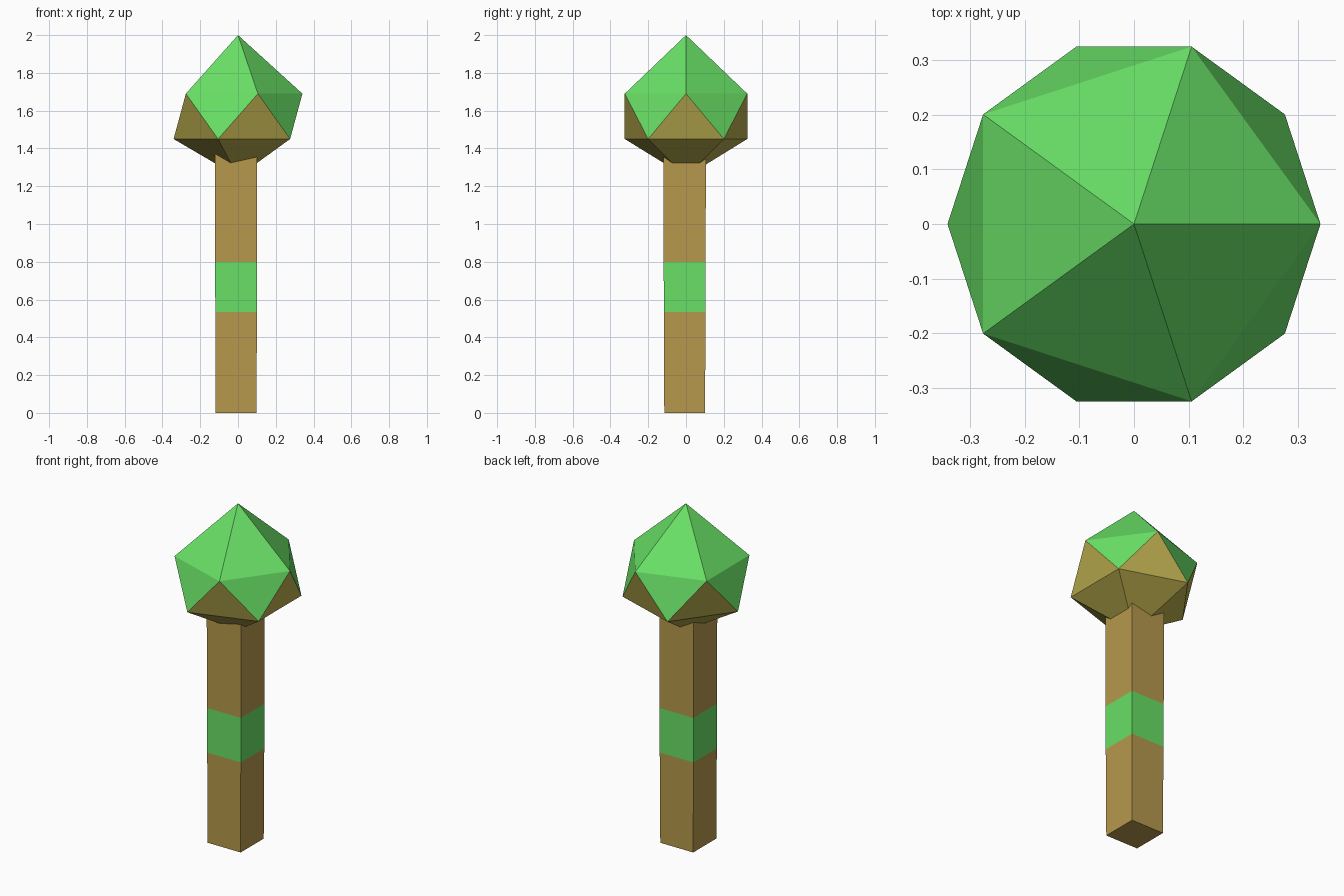
import bpy
import bmesh
from math import cos, sin, pi

cube = bpy.data.objects.get("Cube")
if cube:
    bpy.data.objects.remove(cube, do_unlink=True)


def linear(c):
    c /= 255
    return c / 12.92 if c <= 0.04045 else ((c + 0.055) / 1.055) ** 2.4


def make_material(name, *rgb):
    mat = bpy.data.materials.new(name)
    mat.use_nodes = True
    color = (*map(linear, rgb), 1)
    mat.diffuse_color = color
    mat.node_tree.nodes["Principled BSDF"].inputs["Base Color"].default_value = color
    return mat


green = make_material("bright green", 105, 224, 102)
olive = make_material("olive brown", 186, 172, 78)
brown = make_material("wood brown", 182, 153, 76)


def finish(bm, name, materials):
    bmesh.ops.recalc_face_normals(bm, faces=bm.faces)
    mesh = bpy.data.meshes.new(name)
    bm.to_mesh(mesh)
    bm.free()
    for mat in materials:
        mesh.materials.append(mat)
    obj = bpy.data.objects.new(name, mesh)
    bpy.context.collection.objects.link(obj)


# Faceted head: two staggered five-sided rings closed by a tip and a base point
def build_head(radius=0.341, tip_z=2.0, upper_z=1.69, lower_z=1.45, base_z=1.25):
    bm = bmesh.new()

    def ring(z, offset):
        angles = [offset + i * 2 * pi / 5 for i in range(5)]
        return [bm.verts.new((radius * cos(a), radius * sin(a), z)) for a in angles]

    upper, lower = ring(upper_z, 0), ring(lower_z, pi / 5)
    tip, base = bm.verts.new((0, 0, tip_z)), bm.verts.new((0, 0, base_z))
    for i in range(5):
        j = (i + 1) % 5
        # Cap and downward triangles are green, the others olive
        for verts, index in (((upper[i], upper[j], tip), 0),
                             ((upper[i], lower[i], upper[j]), 0),
                             ((lower[i], lower[j], upper[j]), 1),
                             ((lower[j], lower[i], base), 1)):
            bm.faces.new(verts).material_index = index
    finish(bm, "faceted_head", (green, olive))


# Square handle, widening slightly upward, with a green band
def build_handle(center=(-0.01, -0.007), levels=(0, 0.535, 0.8, 1.43)):
    bm = bmesh.new()
    rings = []
    for z in levels:
        h = 0.108 + 0.004 * min(z, 1)
        rings.append([bm.verts.new((center[0] + sx * h, center[1] + sy * h, z))
                      for sx, sy in ((-1, -1), (1, -1), (1, 1), (-1, 1))])
    for level, (a, b) in enumerate(zip(rings, rings[1:])):
        for i in range(4):
            j = (i + 1) % 4
            bm.faces.new((a[i], a[j], b[j], b[i])).material_index = int(level == 1)
    bm.faces.new(rings[0])
    bm.faces.new(rings[-1])
    finish(bm, "banded_handle", (brown, green))


build_head()
build_handle()
